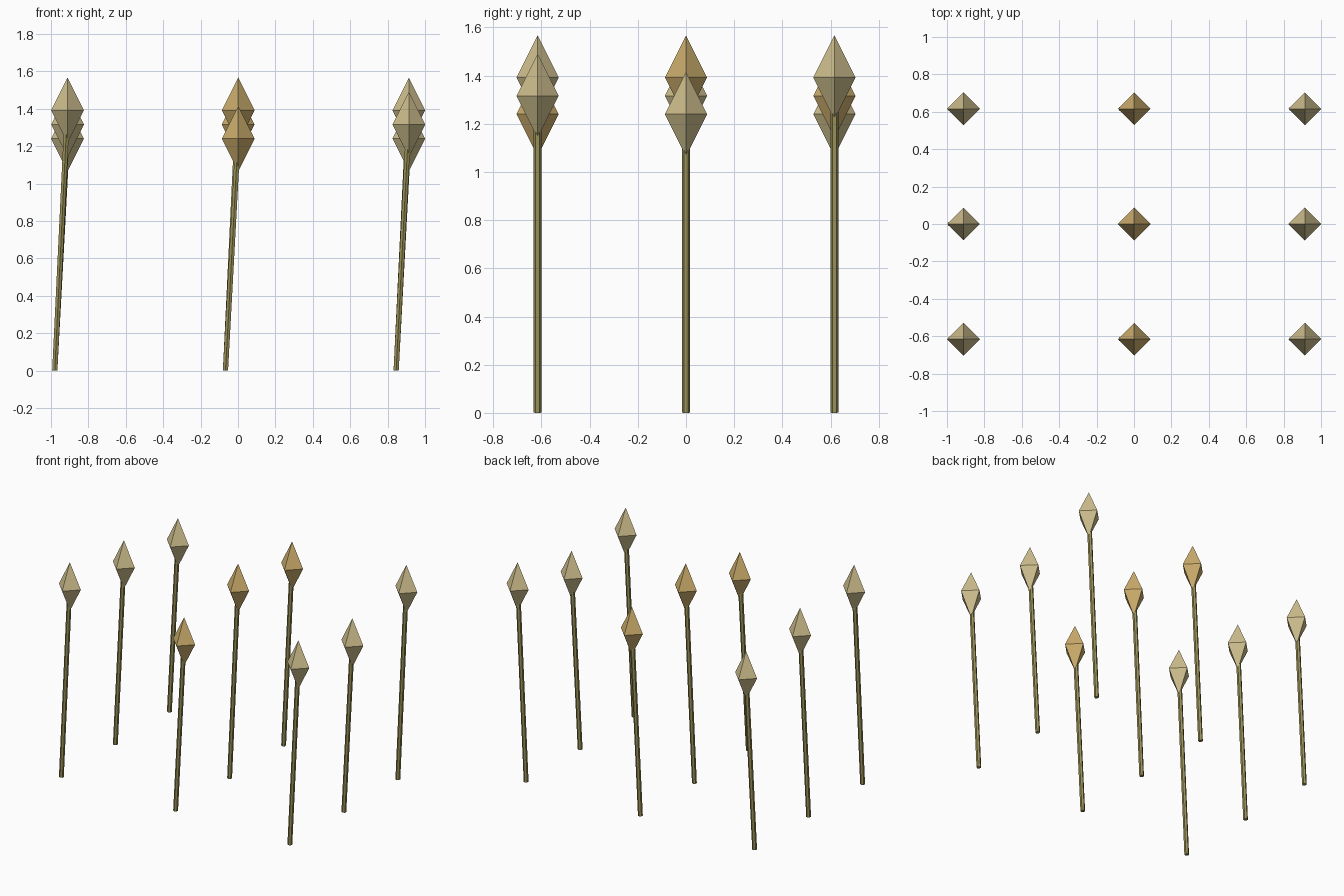
import bpy, bmesh
from mathutils import Vector, Matrix

if "Cube" in bpy.data.objects:
    bpy.data.objects.remove(bpy.data.objects["Cube"])

def material(name, rgb):
    m = bpy.data.materials.new(name)
    m.diffuse_color = (*rgb, 1)
    m.use_nodes = True
    m.node_tree.nodes["Principled BSDF"].inputs["Base Color"].default_value = m.diffuse_color
    return m

STEM = material("olive_stem", (0.33, 0.29, 0.10))
PALE = material("pale_head", (0.62, 0.52, 0.27))
GOLD = material("gold_head", (0.60, 0.42, 0.15))

def make_object(name, bm, mat):
    mesh = bpy.data.meshes.new(name)
    bm.to_mesh(mesh)
    bm.free()
    mesh.materials.append(mat)
    ob = bpy.data.objects.new(name, mesh)
    bpy.context.collection.objects.link(ob)
    return ob

def stem(name, a, b, radius):
    # six-sided leaning rod between two points
    a, b = Vector(a), Vector(b)
    bm = bmesh.new()
    bmesh.ops.create_cone(bm, cap_ends=True, segments=6, radius1=radius,
                          radius2=radius, depth=(b - a).length)
    ob = make_object(name, bm, STEM)
    d = b - a
    ob.matrix_world = (Matrix.Translation((a + b) / 2)
                       @ Vector((0, 0, 1)).rotation_difference(d).to_matrix().to_4x4())

def head(name, centre, half_width, half_height, mat):
    # stretched octahedron: square ring with a point above and below
    bm = bmesh.new()
    ring = [bm.verts.new(p) for p in ((half_width, 0, 0), (0, half_width, 0),
                                      (-half_width, 0, 0), (0, -half_width, 0))]
    top = bm.verts.new((0, 0, half_height))
    low = bm.verts.new((0, 0, -half_height))
    for i in range(4):
        a, b = ring[i], ring[(i + 1) % 4]
        bm.faces.new((a, b, top))
        bm.faces.new((b, a, low))
    make_object(name, bm, mat).location = centre

# three by three field of stalks with staggered heights
for i in range(3):
    for j in range(3):
        x, y = (i - 1) * 0.9125, (j - 1) * 0.616
        z = 1.24 + 0.076 * ((i - j + 2) % 3)
        stem(f"stem_{i}_{j}", (x - 0.067, y, 0.001), (x, y, z), 0.016)
        head(f"seed_head_{i}_{j}", (x + 0.001, y, z), 0.0875, 0.175,
             GOLD if i == 1 else PALE)
